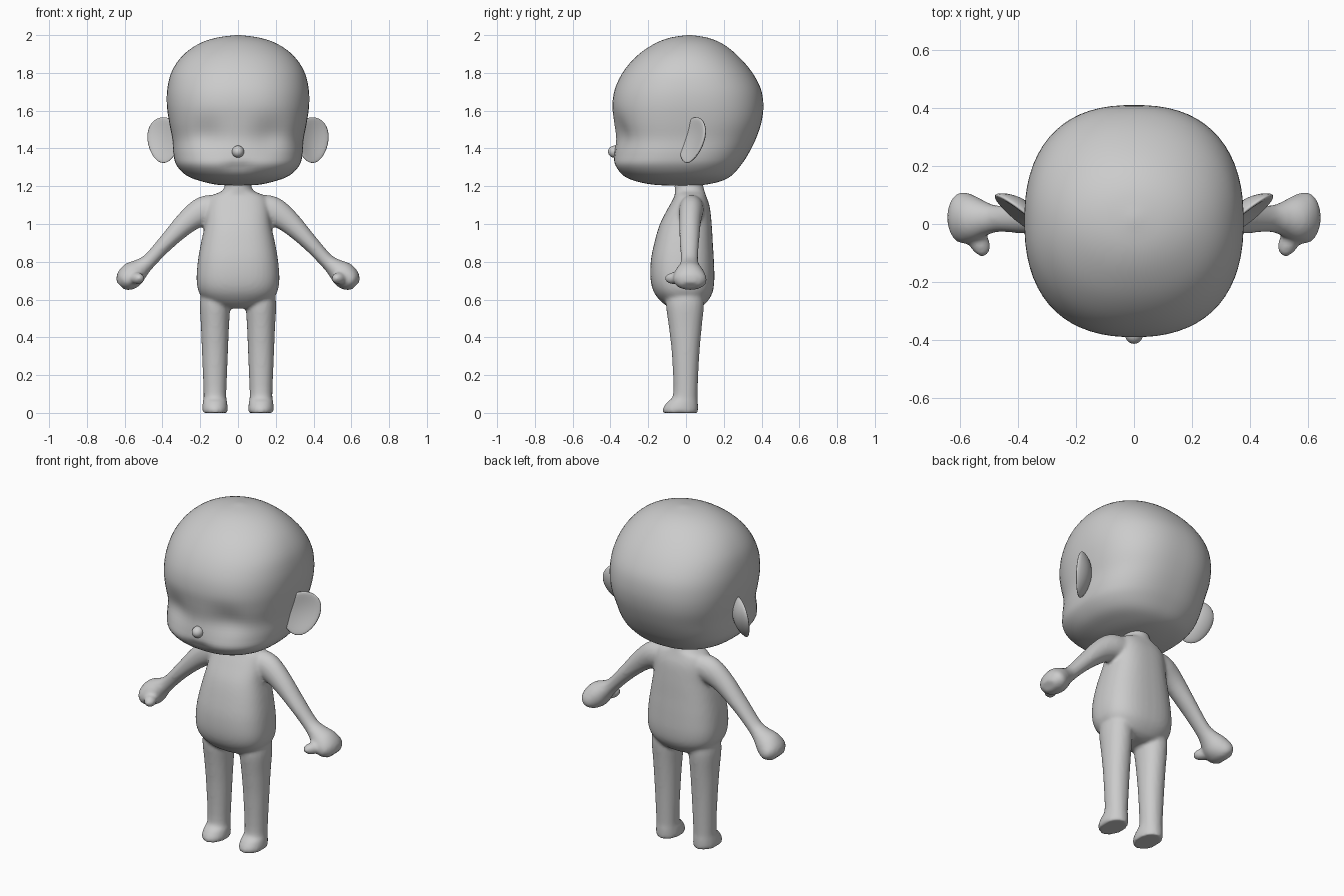
import bpy, bmesh, math
from mathutils import Vector, Matrix


def smooth_rows(rows, steps=4):
    """Catmull-Rom interpolation through a short list of section rows."""
    out = []
    for i in range(len(rows) - 1):
        a, b, c, d = (rows[max(0, min(len(rows) - 1, i + k))] for k in (-1, 0, 1, 2))
        for s in range(steps):
            t = s / steps
            out.append([0.5 * (2 * q + (r - p) * t + (2 * p - 5 * q + 4 * r - w) * t * t
                               + (3 * q - p - 3 * r + w) * t ** 3)
                        for p, q, r, w in zip(a, b, c, d)])
    return out + [list(rows[-1])]


def loft(bm, rings):
    """Skin closed rings of points and cap both ends."""
    vs = [[bm.verts.new(p) for p in ring] for ring in rings]
    n = len(vs[0])
    faces = [bm.faces.new((a[i], a[(i + 1) % n], b[(i + 1) % n], b[i]))
             for a, b in zip(vs, vs[1:]) for i in range(n)]
    faces += [bm.faces.new(vs[0]), bm.faces.new(vs[-1])]
    bmesh.ops.recalc_face_normals(bm, faces=faces)


def superellipse(n, count):
    pts = []
    for i in range(count):
        a = 2 * math.pi * (i + 0.5) / count
        c, s = math.cos(a), math.sin(a)
        pts.append((math.copysign(abs(c) ** (2 / n), c), math.copysign(abs(s) ** (2 / n), s)))
    return pts


def upright(bm, rows, cx=0.0, count=40, steps=4):
    """Rows are height, half width, front y, back y, squareness."""
    loft(bm, [[(cx + u * w, (f + b) / 2 + v * (b - f) / 2, z)
               for u, v in superellipse(n, count)]
              for z, w, f, b, n in smooth_rows(rows, steps)])


def limb(bm, rows, side, count=24):
    """Rows are x, y, z, radius in the xz plane, radius along y."""
    rows = smooth_rows(rows)
    rings = []
    for i, (x, y, z, r, ry) in enumerate(rows):
        p, q = rows[max(0, i - 1)], rows[min(len(rows) - 1, i + 1)]
        d = Vector((q[0] - p[0], 0, q[2] - p[2])).normalized()
        rings.append([(side * (x - d.z * r * u), y + ry * v, z + d.x * r * u)
                      for u, v in superellipse(2, count)])
    loft(bm, rings)


def blob(bm, loc, size, rot=0.0):
    m = Matrix.Translation(loc) @ Matrix.Rotation(rot, 4, 'Z') @ Matrix.Diagonal((*size, 1))
    return bmesh.ops.create_uvsphere(bm, u_segments=24, v_segments=16, radius=1, matrix=m)['verts']


def finish(bm, name):
    me = bpy.data.meshes.new(name)
    bm.to_mesh(me)
    bm.free()
    ob = bpy.data.objects.new(name, me)
    bpy.context.collection.objects.link(ob)
    me.shade_smooth()
    return ob


# Head: lofted skull with broad face
head = bmesh.new()
upright(head, [
    (1.203, 0.02, -0.07, 0.03, 2.0), (1.208, 0.11, -0.17, 0.10, 2.1),
    (1.225, 0.19, -0.26, 0.18, 2.2), (1.255, 0.27, -0.33, 0.24, 2.4),
    (1.31, 0.325, -0.38, 0.29, 2.5), (1.37, 0.342, -0.38, 0.33, 2.5),
    (1.45, 0.348, -0.372, 0.37, 2.5), (1.54, 0.365, -0.382, 0.40, 2.5),
    (1.63, 0.377, -0.39, 0.41, 2.4), (1.72, 0.374, -0.375, 0.395, 2.3),
    (1.81, 0.35, -0.33, 0.345, 2.2), (1.89, 0.295, -0.26, 0.275, 2.1),
    (1.95, 0.215, -0.175, 0.20, 2.0), (1.985, 0.12, -0.09, 0.12, 2.0),
    (2.0, 0.012, 0.005, 0.03, 2.0)], count=64)
# Shallow eye sockets and mouth hollow
for v in head.verts:
    if v.co.y < -0.05:
        x, z = abs(v.co.x), v.co.z
        v.co.y += 0.028 * math.exp(-((x - 0.17) / 0.09) ** 2 - ((z - 1.47) / 0.09) ** 2)
        v.co.y += 0.015 * math.exp(-(x / 0.06) ** 2 - ((z - 1.305) / 0.025) ** 2)
# Nose
blob(head, (0, -0.377, 1.383), (0.032, 0.036, 0.032))
finish(head, "head")

# Ears: cupped discs swept backwards
ears = bmesh.new()
for side in (-1, 1):
    for v in blob(ears, (0, 0, 0), (1, 1, 1)):
        u, w, h = v.co
        w = 0.022 * w + 0.03 * (1 - min(1, u * u + h * h))
        u *= 0.105 * (1.0 + 0.15 * h)
        h *= 0.121
        v.co = (side * (0.395 + 0.8 * u - 0.6 * w), 0.03 + 0.6 * u + 0.8 * w + 0.2 * h, 1.444 + h)
bmesh.ops.recalc_face_normals(ears, faces=ears.faces)
finish(ears, "ears")

# Torso and neck
body = bmesh.new()
upright(body, [
    (0.553, 0.07, -0.07, 0.06, 2.0), (0.575, 0.15, -0.115, 0.10, 2.3),
    (0.63, 0.203, -0.165, 0.138, 2.5), (0.70, 0.219, -0.187, 0.15, 2.6),
    (0.80, 0.213, -0.187, 0.148, 2.6), (0.90, 0.196, -0.168, 0.142, 2.6),
    (1.00, 0.175, -0.138, 0.136, 2.6), (1.09, 0.165, -0.092, 0.126, 2.5),
    (1.145, 0.145, -0.062, 0.108, 2.4), (1.175, 0.085, -0.06, 0.098, 2.1),
    (1.21, 0.068, -0.06, 0.09, 2.0), (1.26, 0.065, -0.055, 0.085, 2.0)])

for side in (-1, 1):
    # Arm ending in a closed fist
    limb(body, [
        (0.10, 0.03, 1.085, 0.07, 0.065), (0.18, 0.028, 1.07, 0.077, 0.065),
        (0.265, 0.022, 1.015, 0.062, 0.058), (0.37, 0.018, 0.912, 0.045, 0.052),
        (0.46, 0.018, 0.815, 0.039, 0.046), (0.505, 0.018, 0.775, 0.048, 0.055),
        (0.555, 0.018, 0.735, 0.068, 0.08), (0.597, 0.022, 0.697, 0.06, 0.088),
        (0.622, 0.022, 0.672, 0.03, 0.05)], side)
    # Thumb
    blob(body, (side * 0.535, -0.06, 0.712), (0.035, 0.056, 0.032), side * -0.45)
    # Leg and foot
    upright(body, [
        (0.0, 0.067, -0.122, 0.063, 2.1), (0.025, 0.068, -0.122, 0.064, 2.1),
        (0.06, 0.064, -0.098, 0.063, 2.1), (0.10, 0.06, -0.068, 0.061, 2.1),
        (0.30, 0.068, -0.074, 0.07, 2.1), (0.45, 0.074, -0.09, 0.083, 2.1),
        (0.57, 0.08, -0.106, 0.095, 2.1), (0.65, 0.07, -0.10, 0.09, 2.1)],
        cx=side * 0.122, count=28)

# Blend the limbs into one skin
ob = finish(body, "body")
rm = ob.modifiers.new("blend", 'REMESH')
rm.mode = 'VOXEL'
rm.voxel_size = 0.01
rm.use_smooth_shade = True
sm = ob.modifiers.new("soften", 'SMOOTH')
sm.factor = 0.5
sm.iterations = 6
